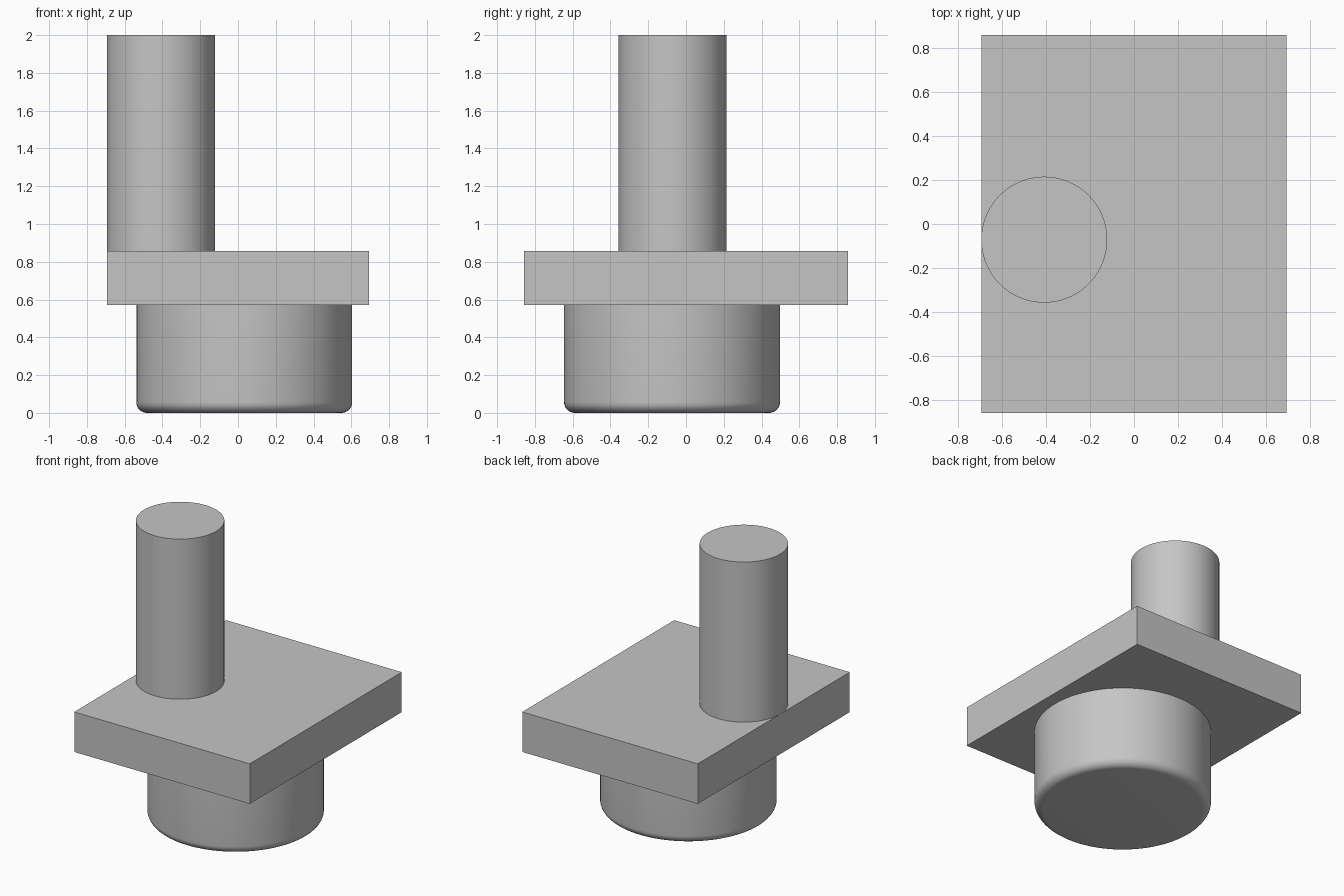
import bpy
import math

cube = bpy.data.objects.get("Cube")
if cube:
    bpy.data.objects.remove(cube, do_unlink=True)

# Single grey material
grey = bpy.data.materials.new("plain grey")
grey.use_nodes = True
colour = (0.56, 0.56, 0.56, 1)
grey.diffuse_color = colour
grey.node_tree.nodes["Principled BSDF"].inputs["Base Color"].default_value = colour

UNIT = 2 / 7          # thickness of the plate, also the post radius
PLATE_X = 0.693       # half width of the plate
PLATE_Y = 3 * UNIT    # half depth of the plate


def finish(name):
    obj = bpy.context.object
    obj.name = obj.data.name = name
    obj.data.materials.append(grey)
    bpy.ops.object.transform_apply(location=False, rotation=False, scale=True)
    return obj


def cylinder(name, radius, x, y, bottom, top):
    bpy.ops.mesh.primitive_cylinder_add(
        vertices=96, radius=radius, depth=top - bottom,
        location=(x, y, (bottom + top) / 2))
    return finish(name)


# Flat rectangular plate
bpy.ops.mesh.primitive_cube_add(size=1, location=(0, 0, 2.5 * UNIT))
bpy.context.object.scale = (2 * PLATE_X, 2 * PLATE_Y, UNIT)
finish("plate")

# Upright post, tangent to the right edge of the plate
cylinder("post", UNIT, UNIT - PLATE_X, -0.071, 3 * UNIT, 2)
bpy.ops.object.shade_smooth_by_angle(angle=math.radians(30))

# Round base with a rounded lower rim
base = cylinder("base", 2 * UNIT, 0.033, -0.074, 0, 2 * UNIT)
weights = base.data.attributes.new("bevel_weight_edge", "FLOAT", "EDGE")
for edge in base.data.edges:
    if all(base.data.vertices[i].co.z < 0 for i in edge.vertices):
        weights.data[edge.index].value = 1
bevel = base.modifiers.new("rounded rim", "BEVEL")
bevel.limit_method = "WEIGHT"
bevel.width = 0.057
bevel.segments = 8
bpy.ops.object.modifier_apply(modifier=bevel.name)
bpy.ops.object.shade_smooth_by_angle(angle=math.radians(30))
